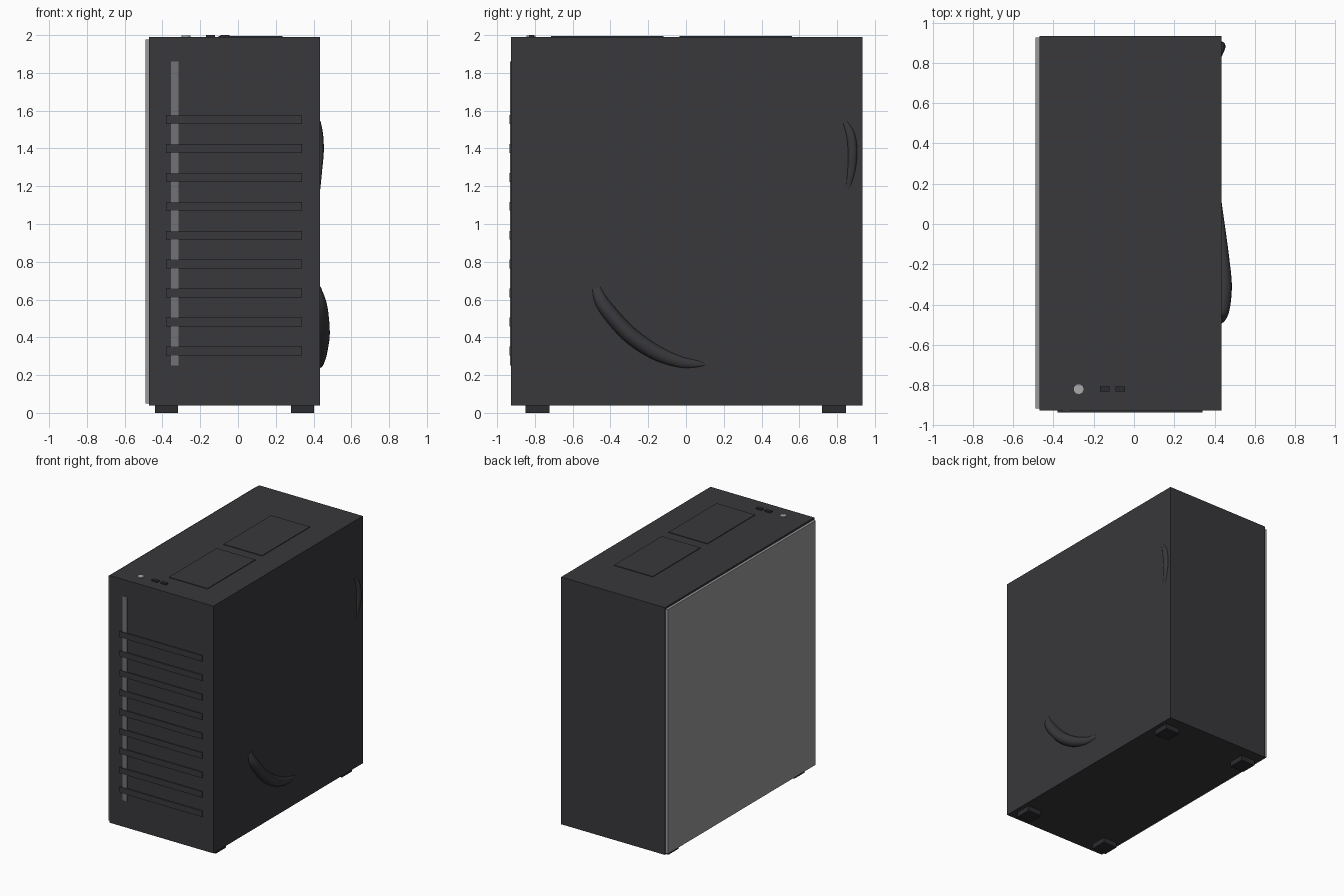
import bpy, bmesh, math
from mathutils import Vector

if "Cube" in bpy.data.objects:
    bpy.data.objects.remove(bpy.data.objects["Cube"])


def material(name, rgb):
    m = bpy.data.materials.new(name)
    m.diffuse_color = (*rgb, 1)
    m.use_nodes = True
    m.node_tree.nodes["Principled BSDF"].inputs["Base Color"].default_value = m.diffuse_color
    return m


dark = material("dark_metal", (0.04, 0.04, 0.045))
black = material("black_plastic", (0.025, 0.025, 0.028))
light = material("light_strip", (0.17, 0.17, 0.18))
glass = material("side_glass", (0.32, 0.32, 0.33))
silver = material("silver", (0.4, 0.4, 0.4))


def add_mesh(name, bm, mat):
    bmesh.ops.recalc_face_normals(bm, faces=bm.faces)
    me = bpy.data.meshes.new(name)
    bm.to_mesh(me)
    bm.free()
    ob = bpy.data.objects.new(name, me)
    bpy.context.collection.objects.link(ob)
    me.materials.append(mat)
    return ob


def box(name, x, y, z, mat):
    bm = bmesh.new()
    bmesh.ops.create_cube(bm, size=1)
    for v in bm.verts:
        v.co = [(a + b) / 2 + c * (b - a) for (a, b), c in zip((x, y, z), v.co)]
    return add_mesh(name, bm, mat)


def sample(pts, t):
    """Catmull-Rom interpolation through the control points."""
    n = len(pts) - 1
    i = min(int(t * n), n - 1)
    f = t * n - i
    p0, p1, p2, p3 = (Vector(pts[min(max(k, 0), n)]) for k in range(i - 1, i + 3))
    return 0.5 * (2 * p1 + (p2 - p0) * f + (2 * p0 - 5 * p1 + 4 * p2 - p3) * f * f
                  + (3 * p1 - p0 - 3 * p2 + p3) * f ** 3)


def crescent(name, pts, x0, steps=32, sides=12):
    """Tapered half-round ridge on the right wall; points are (y, z, half width, height)."""
    bm = bmesh.new()
    rings = []
    for s in range(steps + 1):
        t = s / steps
        y, z, w, h = sample(pts, t)
        d = sample(pts, min(t + 0.01, 1)) - sample(pts, max(t - 0.01, 0))
        d = Vector((d[0], d[1])).normalized()
        ring = []
        for k in range(sides + 1):
            a = math.pi * k / sides
            c = math.cos(a) * w
            ring.append(bm.verts.new((x0 + h * math.sin(a), y - d.y * c, z + d.x * c)))
        rings.append(ring)
    for a, b in zip(rings, rings[1:]):
        for k in range(sides):
            bm.faces.new((a[k], a[k + 1], b[k + 1], b[k]))
    for ring in (rings[0], rings[-1]):
        bm.faces.new(ring)
    ob = add_mesh(name, bm, dark)
    bpy.ops.object.select_all(action='DESELECT')
    bpy.context.view_layer.objects.active = ob
    ob.select_set(True)
    bpy.ops.object.shade_smooth_by_angle(angle=math.radians(40))


# Case body and left glass panel
box("case_body", (-0.47, 0.435), (-0.927, 0.934), (0.04, 1.99), dark)
box("glass_panel", (-0.49, -0.47), (-0.916, 0.926), (0.05, 1.976), glass)

# Feet
for x in (-0.44, 0.28):
    for y in (-0.85, 0.72):
        box("foot", (x, x + 0.122), (y, y + 0.127), (0, 0.045), black)

# Front light strip crossed by nine slats
box("front_light_strip", (-0.355, -0.315), (-0.931, -0.92), (0.25, 1.86), light)
for i in range(9):
    top = 1.577 - 0.1532 * i
    box("front_slat", (-0.38, 0.34), (-0.935, -0.92), (top - 0.047, top), dark)

# Top filters
for y in (-0.715, -0.035):
    box("top_filter", (-0.102, 0.235), (y, y + 0.595), (1.98, 1.995), dark)

# Top ports and power button
for x in (-0.17, -0.093):
    box("top_port", (x, x + 0.048), (-0.832, -0.806), (1.98, 2.0), black)
bm = bmesh.new()
bmesh.ops.create_cone(bm, cap_ends=True, segments=32, radius1=0.024, radius2=0.024, depth=0.016)
button = add_mesh("power_button", bm, silver)
button.location = (-0.275, -0.82, 1.989)

# Curved ridges on the right wall
crescent("lower_ridge", [(-0.475, 0.66, 0.022, 0.006), (-0.435, 0.57, 0.038, 0.038),
                         (-0.31, 0.425, 0.043, 0.052), (-0.17, 0.325, 0.04, 0.039),
                         (-0.04, 0.272, 0.03, 0.022), (0.05, 0.26, 0.019, 0.009),
                         (0.11, 0.256, 0.002, 0.001)], 0.434)
crescent("upper_ridge", [(0.842, 1.54, 0.012, 0.004), (0.872, 1.47, 0.023, 0.017),
                         (0.882, 1.38, 0.024, 0.02), (0.875, 1.28, 0.02, 0.011),
                         (0.855, 1.18, 0.008, 0.001)], 0.434)
